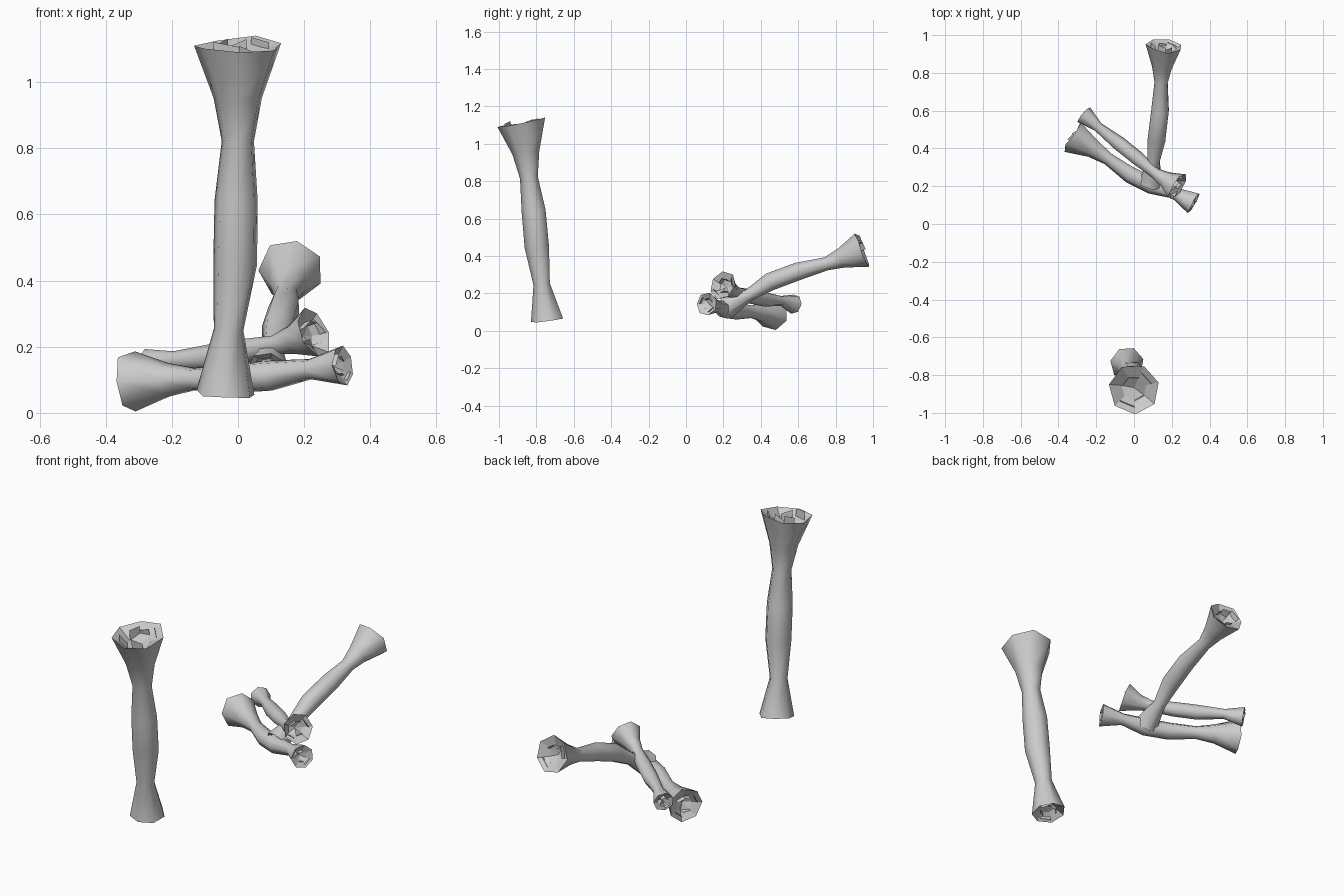
import bpy, bmesh, math, random
from mathutils import Vector

if "Cube" in bpy.data.objects:
    bpy.data.objects.remove(bpy.data.objects["Cube"])

random.seed(4)
SIDES = 7
# Shaft radii, wide end to narrow end, for a full-size bone
RADII = [0.135, 0.075, 0.050, 0.067, 0.068, 0.046, 0.090]


def splintered_end(bm, rim, centre, out, r):
    """Hollow broken end: recessed inner wall plus a few upright splinters."""
    n = len(rim)
    inner = [bm.verts.new(centre + (v.co - centre) * 0.5
                          - out * r * random.uniform(0.15, 0.45)) for v in rim]
    for i in range(n):
        bm.faces.new((rim[i], rim[(i + 1) % n], inner[(i + 1) % n], inner[i]))
    pit = bm.verts.new(centre - out * r * 0.5)
    for i in range(n):
        bm.faces.new((inner[i], inner[(i + 1) % n], pit))
    # Splinters standing in nested tiers
    for k, i in enumerate((0, 2, 3, 5, 6)):
        f = 0.72 if k % 2 else 0.48
        a = centre + (rim[i].co - centre) * f
        b = centre + (rim[(i + 1) % n].co - centre) * f
        low = -out * r * 0.4
        pts = [a + low, b + low, b + out * r * random.uniform(-0.15, 0.1),
               a + out * r * random.uniform(-0.1, 0.15)]
        bm.faces.new([bm.verts.new(p) for p in pts])


def make_bone(name, path, scale):
    pts = [Vector(p) for p in path]
    axis = (pts[0] - pts[-1]).normalized()
    base = axis.to_track_quat('Z', 'X')
    bm = bmesh.new()
    rings, tangents = [], []
    last = len(pts) - 1
    for i, p in enumerate(pts):
        t = (pts[max(i - 1, 0)] - pts[min(i + 1, last)]).normalized()
        q = axis.rotation_difference(t) @ base
        r = RADII[i] * scale
        ring = []
        for k in range(SIDES):
            a = math.tau * (k + 0.25) / SIDES
            jag = random.uniform(-0.08, 0.08) * r if i in (0, last) else 0
            ring.append(bm.verts.new(p + q @ Vector((r * math.cos(a), r * math.sin(a), jag))))
        rings.append(ring)
        tangents.append(t)
    # Shaft walls
    for a, b in zip(rings, rings[1:]):
        for k in range(SIDES):
            m = (k + 1) % SIDES
            bm.faces.new((a[m], a[k], b[k], b[m])).smooth = True
    splintered_end(bm, rings[0], pts[0], tangents[0], RADII[0] * scale)
    splintered_end(bm, rings[-1], pts[-1], -tangents[-1], RADII[-1] * scale)
    bmesh.ops.recalc_face_normals(bm, faces=bm.faces)
    # Hard edge between shaft and broken ends
    for e in bm.edges:
        if any(not f.smooth for f in e.link_faces):
            e.smooth = False
    me = bpy.data.meshes.new(name)
    bm.to_mesh(me)
    bm.free()
    bpy.context.collection.objects.link(bpy.data.objects.new(name, me))


# Upright bone
make_bone("standing_bone", [
    (0, -0.875, 1.115), (0, -0.853, 0.95), (0, -0.838, 0.82), (-0.005, -0.812, 0.64),
    (-0.008, -0.795, 0.45), (-0.028, -0.77, 0.25), (-0.037, -0.74, 0.06)], 1.0)
# Raised bone leaning on the pile
make_bone("leaning_bone", [
    (0.160, 0.945, 0.432), (0.150, 0.83, 0.388), (0.145, 0.75, 0.358), (0.140, 0.60, 0.318),
    (0.122, 0.45, 0.262), (0.105, 0.335, 0.190), (0.090, 0.215, 0.125)], 0.73)
# Front lying bone
make_bone("front_lying_bone", [
    (-0.325, 0.465, 0.095), (-0.215, 0.40, 0.100), (-0.135, 0.345, 0.102), (-0.02, 0.262, 0.105),
    (0.095, 0.205, 0.113), (0.215, 0.165, 0.132), (0.315, 0.112, 0.143)], 0.69)
# Back lying bone, pointing the other way
make_bone("back_lying_bone", [
    (0.230, 0.197, 0.243), (0.165, 0.235, 0.220), (0.110, 0.27, 0.205), (0.02, 0.345, 0.185),
    (-0.08, 0.425, 0.168), (-0.190, 0.512, 0.160), (-0.268, 0.578, 0.142)], 0.59)
